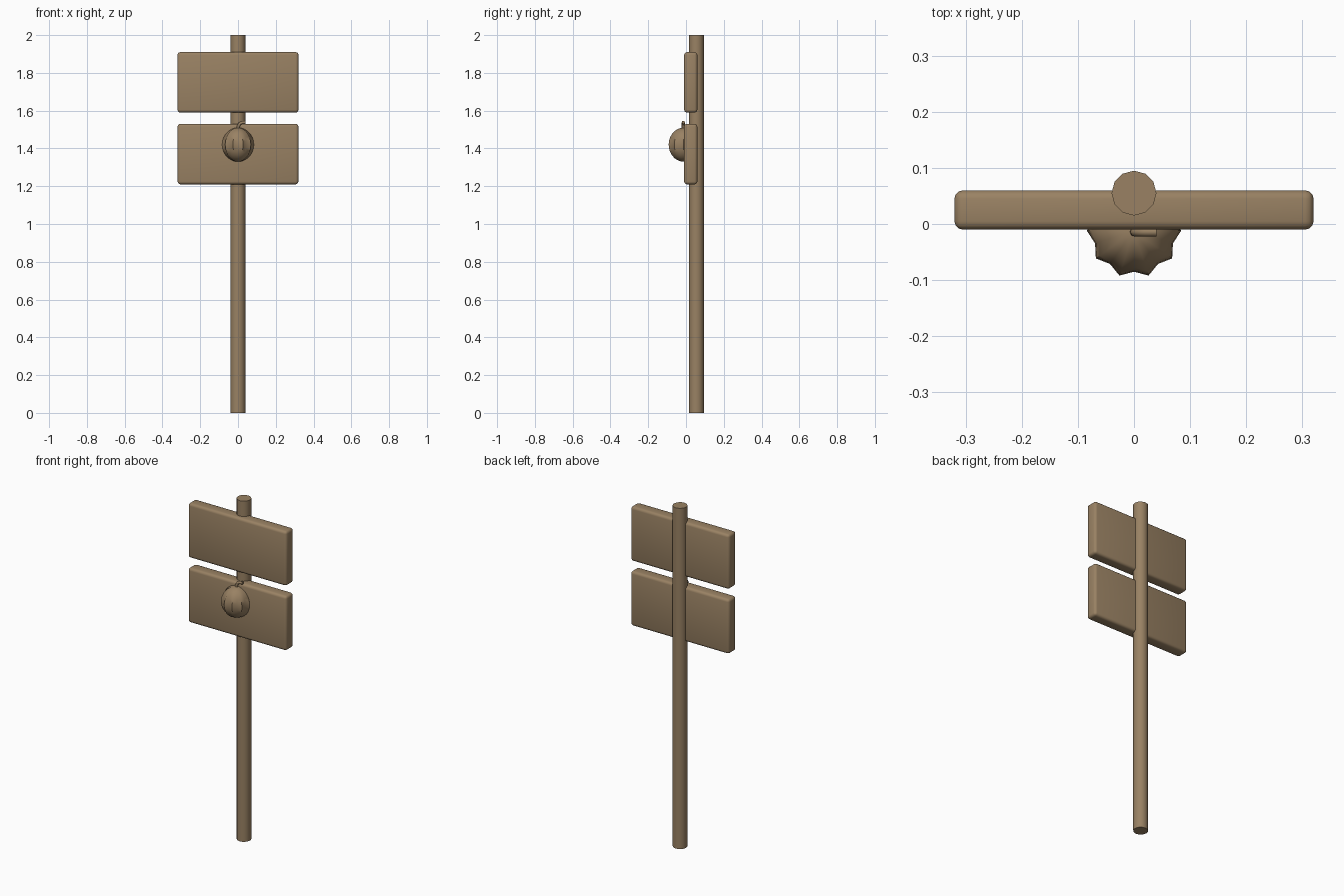
import bpy, bmesh, math

if "Cube" in bpy.data.objects:
    bpy.data.objects.remove(bpy.data.objects["Cube"])

wood = bpy.data.materials.new("brown wood")
wood.diffuse_color = (0.32, 0.222, 0.126, 1)
wood.use_nodes = True
wood.node_tree.nodes["Principled BSDF"].inputs["Base Color"].default_value = wood.diffuse_color


def finish(bm, name, angle=40):
    """Turn a bmesh into a named, smooth-shaded object."""
    bmesh.ops.recalc_face_normals(bm, faces=bm.faces)
    mesh = bpy.data.meshes.new(name)
    bm.to_mesh(mesh)
    bm.free()
    mesh.materials.append(wood)
    ob = bpy.data.objects.new(name, mesh)
    bpy.context.collection.objects.link(ob)
    bpy.ops.object.select_all(action='DESELECT')
    ob.select_set(True)
    bpy.context.view_layer.objects.active = ob
    bpy.ops.object.shade_smooth_by_angle(angle=math.radians(angle))
    return ob


# Post
bm = bmesh.new()
bmesh.ops.create_cone(bm, cap_ends=True, segments=12, radius1=0.04, radius2=0.04, depth=2)
bmesh.ops.translate(bm, verts=bm.verts, vec=(0, 0.055, 1))
finish(bm, "post")

# Two rounded boards
for name, z in (("upper_board", 1.75), ("lower_board", 1.37)):
    bm = bmesh.new()
    bmesh.ops.create_cube(bm, size=1)
    bmesh.ops.scale(bm, verts=bm.verts, vec=(0.64, 0.07, 0.32))
    bmesh.ops.bevel(bm, geom=bm.edges[:], offset=0.015, segments=3, profile=0.5, affect='EDGES')
    bmesh.ops.translate(bm, verts=bm.verts, vec=(0, 0.025, z))
    finish(bm, name)

# Ribbed pumpkin: alternate meridians are pulled in to form grooves
bm = bmesh.new()
bmesh.ops.create_uvsphere(bm, u_segments=20, v_segments=14, radius=1)
for v in bm.verts:
    a = math.atan2(v.co.x, -v.co.y)
    r = 0.0785 - 0.0055 * math.cos(10 * a)
    v.co = (v.co.x * r, v.co.y * r - 0.012, v.co.z * 0.09 + 1.42)
finish(bm, "pumpkin", 60)

# Curved stem: rings swept along a bent path
path = [(0.0, 1.495, 90), (0.002, 1.518, 78), (0.009, 1.531, 45),
        (0.021, 1.537, 12), (0.04, 1.538, 0)]
bm = bmesh.new()
rings = []
for x, z, deg in path:
    t, ring = math.radians(deg), []
    for i in range(8):
        a = math.tau * i / 8
        u, w = 0.0085 * math.cos(a), 0.0085 * math.sin(a)
        ring.append(bm.verts.new((x - u * math.sin(t), -0.014 + w, z + u * math.cos(t))))
    rings.append(ring)
for lo, hi in zip(rings, rings[1:]):
    for i in range(8):
        j = (i + 1) % 8
        bm.faces.new((lo[i], lo[j], hi[j], hi[i]))
bm.faces.new(rings[0])
bm.faces.new(rings[-1])
finish(bm, "stem", 50)
